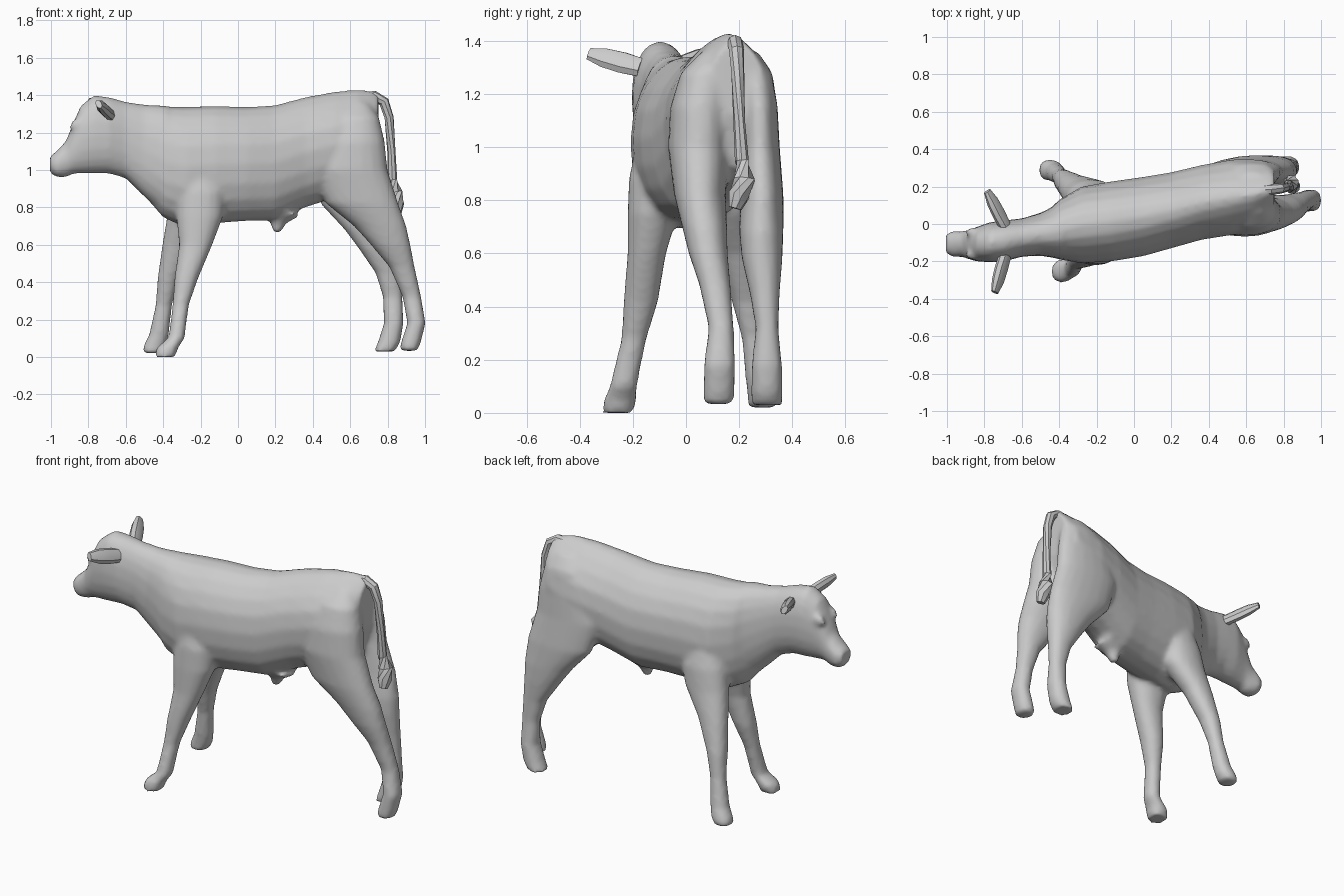
import bpy, bmesh, math
from mathutils import Vector


def loft(bm, rings, axis, n=20, power=2.2):
    """Skin oval rings. axis 'x': (x, y_min, y_max, z_min, z_max[, top_narrowing]);
    axis 'z': (z, x_min, x_max, y_min, y_max)."""
    loops = []
    for s, a0, a1, b0, b1, *egg in rings:
        loop = []
        for i in range(n):
            t = 2 * math.pi * i / n
            c, d = math.cos(t), math.sin(t)
            w = math.copysign(abs(c) ** (2 / power), c)
            if egg:
                w *= 1 - egg[0] * max(d, 0) ** 2
            u = (a0 + a1) / 2 + (a1 - a0) / 2 * w
            v = (b0 + b1) / 2 + (b1 - b0) / 2 * math.copysign(abs(d) ** (2 / power), d)
            loop.append(bm.verts.new((s, u, v) if axis == 'x' else (u, v, s)))
        loops.append(loop)
    skin(bm, loops)


def skin(bm, loops):
    n = len(loops[0])
    faces = [bm.faces.new((p[i], p[(i + 1) % n], q[(i + 1) % n], q[i]))
             for p, q in zip(loops, loops[1:]) for i in range(n)]
    faces += [bm.faces.new(loops[0][::-1]), bm.faces.new(loops[-1])]
    bmesh.ops.recalc_face_normals(bm, faces=faces)


def tube(bm, pts, n=8):
    """Round tube through (x, y, z, radius) points."""
    loops = []
    for i, p in enumerate(pts):
        a, b = Vector(pts[max(i - 1, 0)][:3]), Vector(pts[min(i + 1, len(pts) - 1)][:3])
        q = (b - a).to_track_quat('Z', 'Y')
        loops.append([bm.verts.new(Vector(p[:3]) + q @ Vector(
            (p[3] * math.cos(2 * math.pi * k / n), p[3] * math.sin(2 * math.pi * k / n), 0)))
            for k in range(n)])
    skin(bm, loops)


def finish(name, bm, angle=35):
    me = bpy.data.meshes.new(name)
    bm.to_mesh(me)
    bm.free()
    ob = bpy.data.objects.new(name, me)
    bpy.context.collection.objects.link(ob)
    bpy.ops.object.select_all(action='DESELECT')
    ob.select_set(True)
    bpy.context.view_layer.objects.active = ob
    bpy.ops.object.shade_smooth_by_angle(angle=math.radians(angle))
    return ob


bm = bmesh.new()

# Head and neck
loft(bm, [(-1.005, -.155, -.055, .985, 1.075), (-.97, -.178, -.037, .96, 1.10),
          (-.92, -.175, -.04, .96, 1.155), (-.88, -.19, -.03, .98, 1.255),
          (-.84, -.20, -.015, .98, 1.345), (-.77, -.205, .01, .98, 1.40),
          (-.69, -.20, .02, .98, 1.39), (-.60, -.175, .03, .955, 1.365),
          (-.50, -.17, .06, .855, 1.35), (-.38, -.19, .12, .75, 1.345)], 'x')

# Brow bulges over the eyes
for y in (-.165, -.045):
    tube(bm, [(-.90, y, 1.225, .008), (-.875, y, 1.235, .027), (-.85, y, 1.25, .03), (-.82, y, 1.26, .01)])

# Torso
loft(bm, [(-.50, -.12, .03, .86, 1.34), (-.40, -.19, .13, .745, 1.34),
          (-.28, -.21, .20, .69, 1.338, .1), (-.12, -.20, .228, .715, 1.343, .15),
          (.05, -.172, .252, .727, 1.337, .2), (.20, -.13, .277, .73, 1.347, .25),
          (.36, -.085, .315, .80, 1.39, .35), (.52, -.06, .345, .85, 1.42, .45),
          (.64, -.03, .345, .88, 1.43, .55), (.70, .01, .34, .93, 1.425, .6),
          (.75, .09, .29, 1.12, 1.41, .5)], 'x')

# Near and far front legs
loft(bm, [(0, -.445, -.335, -.315, -.20), (.05, -.435, -.32, -.31, -.185),
          (.10, -.375, -.285, -.287, -.183), (.15, -.365, -.28, -.275, -.175),
          (.28, -.35, -.262, -.243, -.148), (.42, -.34, -.213, -.235, -.105),
          (.60, -.315, -.137, -.22, -.075), (.75, -.33, -.08, -.22, -.03),
          (.88, -.33, -.06, -.215, .02), (1.05, -.30, -.12, -.18, .02)], 'z')
loft(bm, [(.02, -.512, -.41, .232, .345), (.06, -.505, -.385, .232, .345),
          (.12, -.475, -.37, .225, .328), (.28, -.44, -.352, .21, .30),
          (.42, -.43, -.315, .172, .29), (.60, -.405, -.23, .12, .265),
          (.75, -.38, -.12, .06, .245), (.88, -.36, -.08, .02, .235),
          (1.05, -.30, -.14, .02, .19)], 'z')

# Near and far hind legs, rising into two cheeks with a groove between
loft(bm, [(.033, .865, .96, .065, .178), (.08, .872, .978, .065, .183),
          (.18, .905, 1.003, .067, .185), (.32, .88, .98, .085, .18),
          (.48, .81, .945, .05, .168), (.60, .71, .922, .01, .157),
          (.70, .62, .90, -.015, .155), (.82, .47, .858, -.045, .15),
          (1.0, .38, .80, -.068, .165), (1.15, .42, .785, -.06, .17),
          (1.28, .50, .755, -.02, .17), (1.36, .58, .70, .06, .16)], 'z')
loft(bm, [(.03, .727, .84, .245, .363), (.08, .748, .868, .245, .363),
          (.18, .78, .885, .247, .362), (.32, .775, .88, .262, .348),
          (.45, .735, .875, .24, .353), (.58, .645, .873, .21, .363),
          (.68, .57, .872, .20, .367), (.82, .44, .852, .205, .367),
          (1.0, .38, .80, .205, .353), (1.15, .42, .785, .205, .345),
          (1.28, .50, .755, .205, .325), (1.36, .58, .70, .21, .27)], 'z')

# Navel
tube(bm, [(.24, .07, .79, .10), (.215, .07, .73, .05), (.205, .07, .665, .022)])

# Merge into one soft skin
body = finish("calf_body", bm)
re = body.modifiers.new("merge", 'REMESH')
re.mode = 'VOXEL'
re.voxel_size = .015
re.use_smooth_shade = True
sm = body.modifiers.new("soften", 'SMOOTH')
sm.factor = .5
sm.iterations = 5

# Tail with tuft
bm = bmesh.new()
tube(bm, [(.66, .18, 1.385, .03), (.73, .185, 1.393, .03), (.78, .19, 1.365, .028),
          (.808, .195, 1.28, .025), (.82, .20, 1.10, .022), (.825, .21, .95, .026),
          (.84, .22, .88, .042), (.848, .20, .82, .042), (.85, .185, .77, .025)])
finish("tail", bm)

# Ears: narrow stem, thick leaf, blunt tip
for name, root, tip in (("near_ear", (-.69, -.17, 1.30), (-.745, -.365, 1.352)),
                        ("far_ear", (-.69, -.01, 1.31), (-.785, .175, 1.365))):
    bm = bmesh.new()
    a, b = Vector(root), Vector(tip)
    side = Vector((-.55, 0, .84))
    thick = (b - a).cross(side).normalized()
    side = thick.cross(b - a).normalized()
    loops = []
    for f, w, h in ((0, .04, .03), (.35, .046, .03), (.7, .042, .028), (1, .026, .016)):
        c = a.lerp(b, f)
        loops.append([bm.verts.new(c + side * w * math.cos(k * math.pi / 4)
                                   + thick * h * math.sin(k * math.pi / 4)) for k in range(8)])
    skin(bm, loops)
    finish(name, bm)
